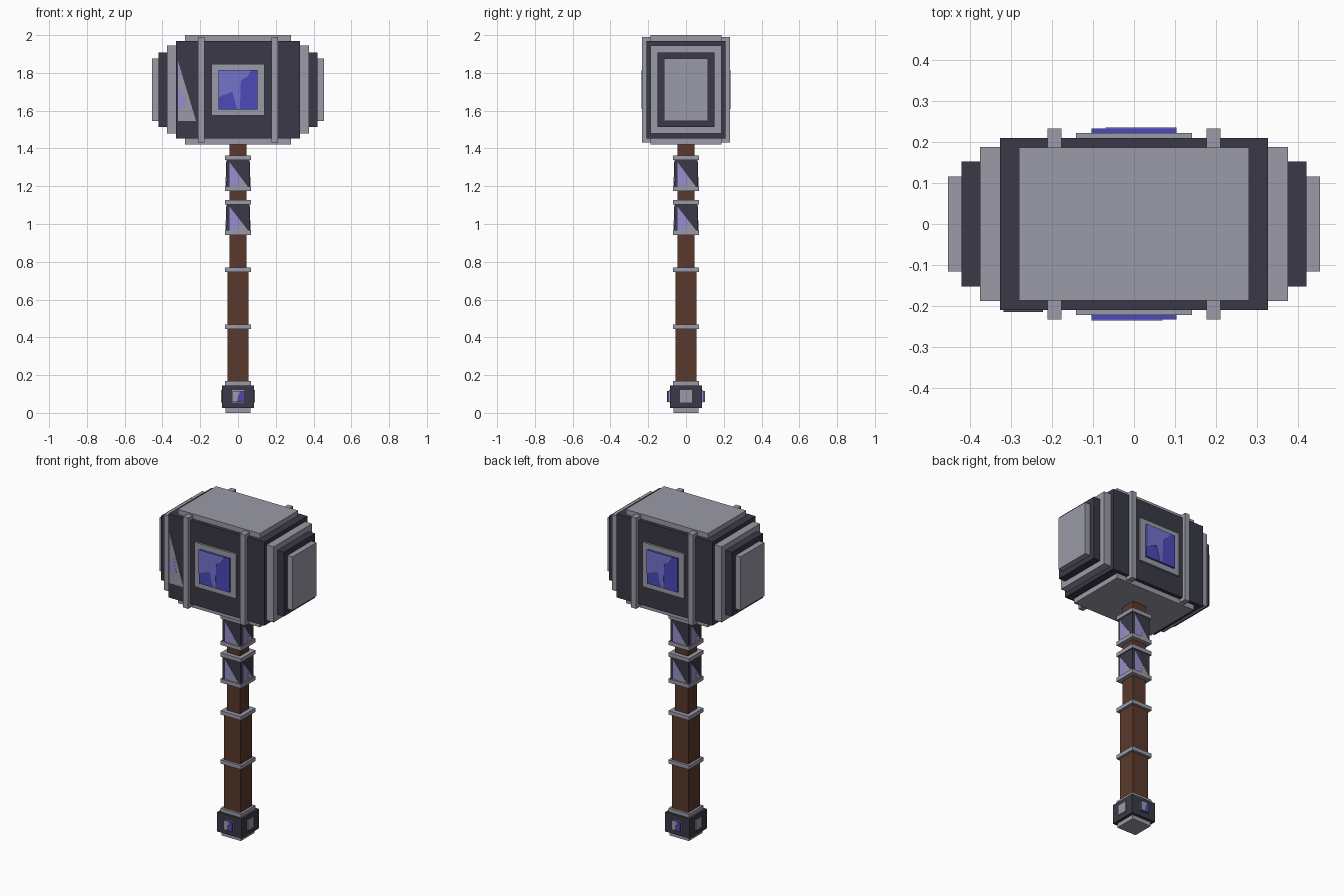
import bpy, bmesh
from math import pi
from mathutils import Matrix

cube = bpy.data.objects.get("Cube")
if cube:
    bpy.data.objects.remove(cube, do_unlink=True)


def material(name, rgb):
    lin = [((c / 255 + 0.055) / 1.055) ** 2.4 for c in rgb] + [1]
    m = bpy.data.materials.new(name)
    m.use_nodes = True
    m.diffuse_color = lin
    m.node_tree.nodes["Principled BSDF"].inputs["Base Color"].default_value = lin
    return m


DARK = material("dark iron", (58, 57, 71))
STEEL = material("pale steel", (154, 155, 167))
WOOD = material("brown wood", (90, 57, 44))
BLUE = material("deep blue gem", (76, 74, 186))
LIGHT = material("light blue gem", (115, 115, 206))
LILAC = material("lilac rune", (150, 142, 206))


def finish(name, bm, mat):
    bmesh.ops.recalc_face_normals(bm, faces=bm.faces)
    me = bpy.data.meshes.new(name)
    bm.to_mesh(me)
    bm.free()
    me.materials.append(mat)
    ob = bpy.data.objects.new(name, me)
    bpy.context.collection.objects.link(ob)


def box(name, mat, hx, hy, z0, z1, x=0, y=0):
    bm = bmesh.new()
    bmesh.ops.create_cube(bm, size=1)
    bmesh.ops.scale(bm, vec=(2 * hx, 2 * hy, z1 - z0), verts=bm.verts)
    bmesh.ops.translate(bm, vec=(x, y, (z0 + z1) / 2), verts=bm.verts)
    finish(name, bm, mat)


def plate(name, mat, points, depth, turn=0, thick=0.004):
    """Thin outline lying on the front face, turned about the vertical axis."""
    bm = bmesh.new()
    face = bm.faces.new([bm.verts.new((x, -depth, z)) for x, z in points])
    out = bmesh.ops.extrude_face_region(bm, geom=[face])["geom"]
    moved = [v for v in out if isinstance(v, bmesh.types.BMVert)]
    bmesh.ops.translate(bm, vec=(0, -thick, 0), verts=moved)
    bmesh.ops.rotate(bm, cent=(0, 0, 0), matrix=Matrix.Rotation(turn, 3, 'Z'), verts=bm.verts)
    finish(name, bm, mat)


# Hammer head: stacked blocks sharing one centre height
MID = 1.711
for name, mat, hx, hy, hz in [
        ("head_core", DARK, 0.327, 0.21, 0.258),
        ("head_cap_plates", STEEL, 0.28, 0.187, 0.289),
        ("head_inner_step", STEEL, 0.375, 0.188, 0.233),
        ("head_middle_step", DARK, 0.42, 0.152, 0.198),
        ("head_striking_faces", STEEL, 0.454, 0.116, 0.165),
        ("gem_frame", STEEL, 0.141, 0.222, 0.137),
        ("head_gem", BLUE, 0.104, 0.233, 0.104)]:
    box(name, mat, hx, hy, MID - hz, MID + hz)
for side, s in (("left", 1), ("right", -1)):
    box(side + "_head_band", STEEL, 0.017, 0.233, MID - 0.28, MID + 0.28, x=s * 0.194)

# Light facets on the front and back gems
for side, turn in (("front", 0), ("back", pi)):
    plate(side + "_gem_facet", LIGHT,
          [(-0.104, 1.815), (0.07, 1.815), (0.05, 1.78), (0.015, 1.76),
           (0.01, 1.608), (-0.005, 1.608), (-0.03, 1.7), (-0.06, 1.69),
           (-0.104, 1.67)], 0.233, turn, 0.002)

# Wedge mark on the front of the head
plate("head_wedge", STEEL, [(-0.318, 1.865), (-0.318, 1.545), (-0.222, 1.545)], 0.21)
plate("head_wedge_glow", LILAC,
      [(-0.318, 1.72), (-0.285, 1.7), (-0.27, 1.62), (-0.318, 1.61)], 0.214, 0, 0.001)
plate("head_wedge_upper_glow", LILAC,
      [(-0.318, 1.85), (-0.318, 1.78), (-0.295, 1.78)], 0.214, 0, 0.001)

# Handle shaft and its rings
box("lower_shaft", WOOD, 0.056, 0.056, 0.15, 0.76)
box("upper_shaft", WOOD, 0.045, 0.045, 0.75, 1.45)
for i, z in enumerate((0.157, 0.455, 0.758, 0.955, 1.115, 1.187, 1.35)):
    box(f"handle_ring_{i + 1}", STEEL, 0.07, 0.07, z - 0.012, z + 0.012)

# Two grip blocks with a wedge on every side
for name, z0, z1 in (("lower", 0.96, 1.11), ("upper", 1.19, 1.345)):
    box(name + "_grip_block", DARK, 0.062, 0.062, z0, z1)
    for k in range(4):
        a, b = z0 + 0.008, z1 - 0.018
        plate(f"{name}_grip_wedge_{k + 1}", LILAC,
              [(-0.045, b), (-0.045, a), (0.052, a)], 0.062, k * pi / 2, 0.002)
        plate(f"{name}_grip_wedge_tip_{k + 1}", STEEL,
              [(0.0, a), (0.052, a), (0.01, a + 0.05)], 0.063, k * pi / 2, 0.002)

# Pommel with gems front and back and steel studs on the sides
box("pommel_foot", STEEL, 0.066, 0.066, 0, 0.03)
box("pommel", DARK, 0.084, 0.084, 0.026, 0.146)
box("pommel_studs", STEEL, 0.089, 0.031, 0.056, 0.12)
box("pommel_gem_frame", STEEL, 0.031, 0.089, 0.056, 0.12)
box("pommel_gem", BLUE, 0.028, 0.098, 0.058, 0.117)
for side, turn in (("front", 0), ("back", pi)):
    plate(side + "_pommel_gem_glint", STEEL,
          [(-0.028, 0.117), (0.015, 0.117), (0.0, 0.09), (-0.005, 0.058),
           (-0.028, 0.058)], 0.098, turn, 0.002)
